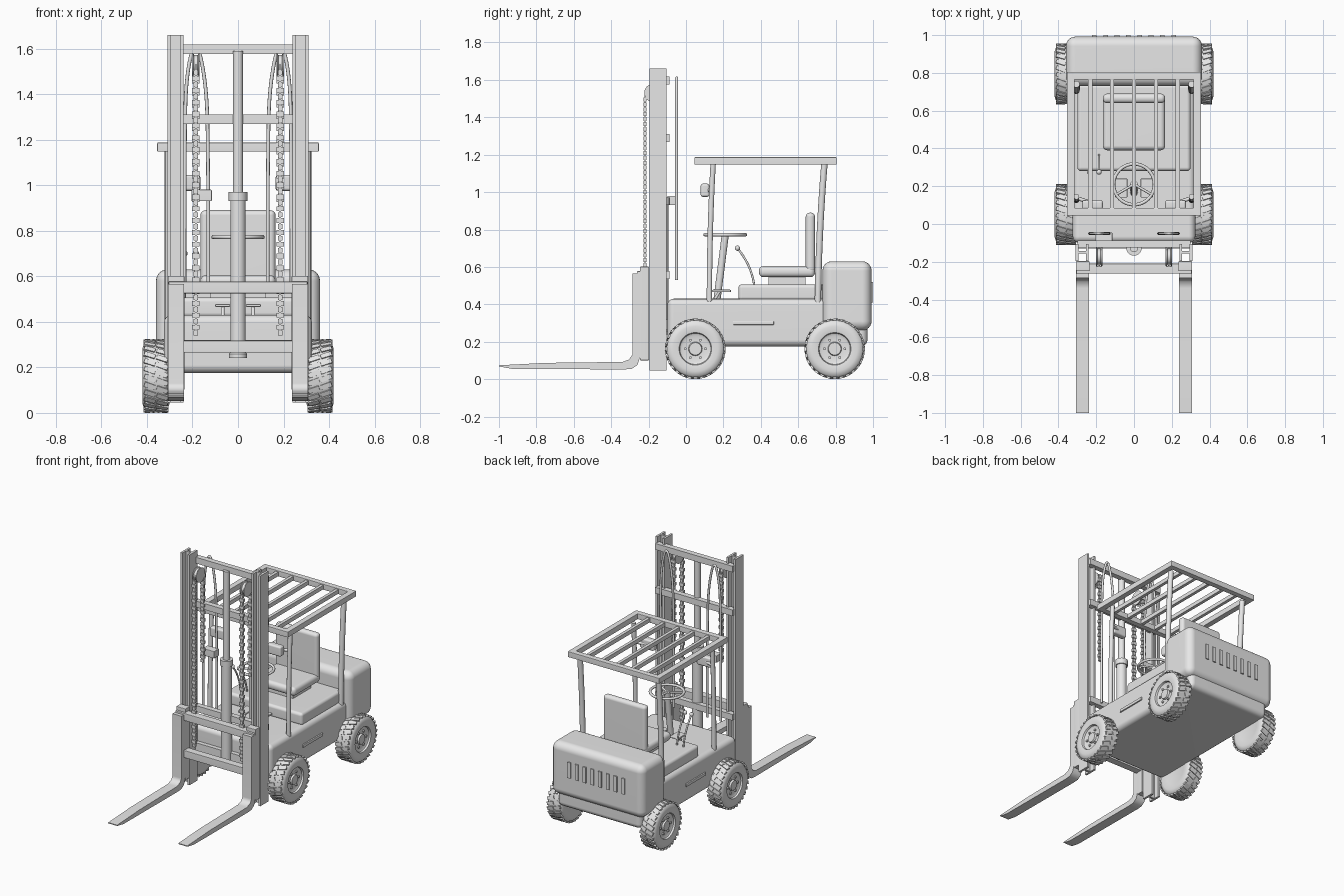
import bpy, bmesh
from math import radians, pi, sin, cos
from mathutils import Matrix, Vector

cube = bpy.data.objects.get("Cube")
if cube:
    bpy.data.objects.remove(cube)

grey = bpy.data.materials.new("light_grey")
grey.use_nodes = True
grey.diffuse_color = (0.8, 0.8, 0.8, 1)
grey.node_tree.nodes["Principled BSDF"].inputs["Base Color"].default_value = (0.8, 0.8, 0.8, 1)


def finish(name, me, mirror=False):
    """Link a world-space mesh, shade it and optionally mirror it across x."""
    ob = bpy.data.objects.new(name, me)
    bpy.context.collection.objects.link(ob)
    me.materials.clear()
    me.materials.append(grey)
    for p in me.polygons:
        p.use_smooth = True
    me.set_sharp_from_angle(angle=radians(40))
    if mirror:
        ob.modifiers.new("Mirror", 'MIRROR')
    wn = ob.modifiers.new("Weighted normals", 'WEIGHTED_NORMAL')
    wn.keep_sharp = True
    return ob


def from_bm(name, bm, mirror=False):
    bmesh.ops.recalc_face_normals(bm, faces=bm.faces[:])
    me = bpy.data.meshes.new(name)
    bm.to_mesh(me)
    bm.free()
    return finish(name, me, mirror)


def add_box(bm, x, y, z):
    c = Vector((sum(x) / 2, sum(y) / 2, sum(z) / 2))
    size = Vector((x[1] - x[0], y[1] - y[0], z[1] - z[0]))
    bmesh.ops.create_cube(bm, size=1, matrix=Matrix.Translation(c) @ Matrix.Diagonal(size).to_4x4())


def box(name, x, y, z, bevel=0.0, mirror=False, segments=4):
    bm = bmesh.new()
    add_box(bm, x, y, z)
    if bevel:
        bmesh.ops.bevel(bm, geom=bm.edges[:], offset=bevel, segments=segments,
                        profile=0.5, affect='EDGES')
    return from_bm(name, bm, mirror)


def prism(name, x, yz, mirror=False):
    """Extrude a side outline along x."""
    bm = bmesh.new()
    face = bm.faces.new([bm.verts.new((x[0], y, z)) for y, z in yz])
    out = bmesh.ops.extrude_face_region(bm, geom=[face])
    moved = [v for v in out["geom"] if isinstance(v, bmesh.types.BMVert)]
    bmesh.ops.translate(bm, verts=moved, vec=(x[1] - x[0], 0, 0))
    return from_bm(name, bm, mirror)


def lathe(name, profile, centre, axis='Z', mirror=False, steps=48):
    """Spin (along, radius) points around an axis through centre."""
    bm = bmesh.new()
    place = (lambda a, r: (a, 0, r)) if axis == 'X' else (lambda a, r: (r, 0, a))
    verts = [bm.verts.new(place(a, r)) for a, r in profile]
    edges = [bm.edges.new(pair) for pair in zip(verts, verts[1:])]
    direction = (1, 0, 0) if axis == 'X' else (0, 0, 1)
    bmesh.ops.spin(bm, geom=verts + edges, cent=(0, 0, 0), axis=direction, angle=2 * pi, steps=steps)
    bmesh.ops.remove_doubles(bm, verts=bm.verts[:], dist=0.0005)
    bmesh.ops.translate(bm, verts=bm.verts[:], vec=centre)
    return from_bm(name, bm, mirror)


def tube(name, points, radius, mirror=False, closed=False):
    """Round tube along a smooth path."""
    cu = bpy.data.curves.new(name, 'CURVE')
    cu.dimensions = '3D'
    cu.bevel_depth, cu.bevel_resolution, cu.use_fill_caps = radius, 3, True
    kind = 'NURBS' if len(points) > 2 and not closed else 'POLY'
    sp = cu.splines.new(kind)
    sp.points.add(len(points) - 1)
    for p, co in zip(sp.points, points):
        p.co = (*co, 1)
    sp.use_cyclic_u = closed
    if kind == 'NURBS':
        sp.order_u = 3
        sp.use_endpoint_u = True
    tmp = bpy.data.objects.new(name + "_path", cu)
    me = bpy.data.meshes.new_from_object(tmp)
    bpy.data.objects.remove(tmp)
    return finish(name, me, mirror)


# Chassis, counterweight and rear louvres
box("chassis", (-0.325, 0.325), (-0.1, 0.97), (0.175, 0.43), 0.035)
box("counterweight", (-0.36, 0.36), (0.73, 0.992), (0.26, 0.63), 0.05, segments=6)
bm = bmesh.new()
for i in range(8):
    x = -0.21 + i * 0.06
    add_box(bm, (x - 0.012, x + 0.012), (0.985, 1.0), (0.41, 0.52))
from_bm("rear_louvres", bm)
box("side_step", (0.32, 0.334), (0.25, 0.47), (0.29, 0.312), 0.005, True, 2)

# Wheels: tyre with rim, tread bars and bolts
TYRE = [(0.31, 0), (0.31, 0.085), (0.3, 0.12), (0.308, 0.145), (0.325, 0.156), (0.395, 0.156),
        (0.412, 0.145), (0.42, 0.12), (0.414, 0.087), (0.402, 0.083), (0.395, 0.07),
        (0.395, 0.037), (0.407, 0.033), (0.407, 0)]
for label, y in (("front", 0.05), ("rear", 0.795)):
    hub = Vector((0, y, 0.162))
    lathe(label + "_wheels", TYRE, hub, 'X', True)
    bm = bmesh.new()
    for i in range(28):
        for side in (-1, 1):
            m = (Matrix.Translation(hub) @ Matrix.Rotation((i + side * 0.25) * 2 * pi / 28, 4, 'X')
                 @ Matrix.Translation((0.36 + side * 0.027, 0, 0.156))
                 @ Matrix.Rotation(radians(20), 4, 'Z') @ Matrix.Diagonal((0.05, 0.022, 0.01, 1)))
            bmesh.ops.create_cube(bm, size=1, matrix=m)
    from_bm(label + "_tread", bm, True)
    bm = bmesh.new()
    for i in range(6):
        a = i * pi / 3
        m = (Matrix.Translation(hub + Vector((0.398, 0.054 * cos(a), 0.054 * sin(a))))
             @ Matrix.Rotation(pi / 2, 4, 'Y'))
        bmesh.ops.create_cone(bm, cap_ends=True, segments=6, radius1=0.008, radius2=0.008,
                              depth=0.012, matrix=m)
    from_bm(label + "_wheel_bolts", bm, True)

# Seat
box("seat_base", (-0.3, 0.3), (0.28, 0.74), (0.42, 0.507), 0.02)
box("seat_mount", (-0.12, 0.12), (0.44, 0.64), (0.5, 0.56))
box("seat_cushion", (-0.165, 0.165), (0.39, 0.69), (0.545, 0.605), 0.025)
box("seat_back", (-0.165, 0.165), (0.64, 0.69), (0.57, 0.89), 0.022)

# Overhead guard
box("guard_side_rail", (0.315, 0.355), (0.045, 0.805), (1.147, 1.187), 0.004, True, 2)
for label, y in (("front", 0.045), ("rear", 0.765)):
    box("guard_%s_rail" % label, (-0.33, 0.33), (y, y + 0.04), (1.147, 1.187), 0.004, segments=2)
bm = bmesh.new()
for i in range(-2, 3):
    add_box(bm, (i * 0.116 - 0.011, i * 0.116 + 0.011), (0.07, 0.79), (1.152, 1.18))
from_bm("guard_bars", bm)
tube("guard_front_post", [(0.305, 0.125, 0.41), (0.305, 0.125, 0.8), (0.305, 0.145, 1.15)], 0.015, True)
tube("guard_rear_post", [(0.305, 0.705, 0.41), (0.305, 0.71, 0.8), (0.305, 0.74, 1.15)], 0.018, True)
box("headlight", (0.165, 0.275), (0.078, 0.125), (0.975, 1.045), 0.012, True, 3)
tube("headlight_bracket", [(0.22, 0.11, 1.01), (0.305, 0.138, 1.01)], 0.01, True)

# Steering, pedals and levers
ring = [(0.108 * cos(a), 0.21 + 0.108 * sin(a), 0.772) for a in (i * pi / 20 for i in range(40))]
tube("steering_wheel", ring, 0.009, closed=True)
for i in range(3):
    a = pi / 2 + i * 2 * pi / 3
    tube("steering_spoke", [(0, 0.21, 0.768), (0.105 * cos(a), 0.21 + 0.105 * sin(a), 0.772)], 0.007)
tube("steering_column", [(0, 0.165, 0.42), (0, 0.21, 0.772)], 0.02)
box("pedal", (0.035, 0.1), (0.14, 0.24), (0.465, 0.478), 0.004, True, 2)
tube("pedal_arm", [(0.067, 0.15, 0.42), (0.067, 0.18, 0.47)], 0.008, True)
for x in (-0.185, -0.235):
    tube("control_lever", [(x, 0.365, 0.5), (x, 0.35, 0.61), (x, 0.275, 0.7)], 0.006)
    bm = bmesh.new()
    bmesh.ops.create_uvsphere(bm, u_segments=16, v_segments=10, radius=0.014,
                              matrix=Matrix.Translation((x, 0.275, 0.7)))
    from_bm("lever_knob", bm)

# Mast: channel uprights and cross beams
bm = bmesh.new()
for x in (0.24, 0.295):
    add_box(bm, (x, x + 0.015), (-0.195, -0.105), (0.045, 1.66))
add_box(bm, (0.254, 0.296), (-0.157, -0.143), (0.045, 1.66))
from_bm("mast_upright", bm, True)
for z in (0.535, 1.268, 1.575):
    box("mast_cross_beam", (-0.3, 0.3), (-0.125, -0.087), (z, z + 0.043))
box("mast_lower_beam", (-0.3, 0.3), (-0.13, -0.09), (0.265, 0.32))

# Lift cylinder
lathe("lift_cylinder", [(0.24, 0), (0.24, 0.04), (0.258, 0.04), (0.265, 0.034), (0.93, 0.034),
                        (0.93, 0.041), (0.97, 0.041), (0.97, 0.022), (1.59, 0.022), (1.59, 0)],
      (0, -0.127, 0), steps=32)

# Chains, pulleys, hoses and valve block
lathe("chain_pulley", [(0.168, 0), (0.168, 0.05), (0.174, 0.05), (0.177, 0.042), (0.193, 0.042),
                       (0.196, 0.05), (0.202, 0.05), (0.202, 0)], (0, -0.173, 1.53), 'X', True, 32)
bm = bmesh.new()
for y, bottom, top in ((-0.22, 0.34, 1.53), (-0.127, 0.9, 1.53)):
    add_box(bm, (0.181, 0.189), (y - 0.003, y + 0.003), (bottom, top))
    for i in range(int((top - bottom) / 0.026)):
        z = bottom + i * 0.026
        w = 0.016 if i % 2 else 0.01
        add_box(bm, (0.185 - w, 0.185 + w), (y - 0.008, y + 0.008), (z, z + 0.021))
from_bm("lift_chain", bm, True)
tube("hydraulic_hose", [(0.235, -0.05, 0.53), (0.235, -0.05, 1.25), (0.225, -0.05, 1.5),
                        (0.185, -0.05, 1.65), (0.145, -0.05, 1.48), (0.13, -0.05, 1.25),
                        (0.13, -0.05, 0.53)], 0.008, True)
box("valve_block", (-0.205, -0.115), (-0.1, -0.045), (0.93, 0.98), 0.004, segments=2)

# Carriage and forks
box("carriage_upright", (0.235, 0.308), (-0.247, -0.197), (0.1, 0.602), 0.005, True, 2)
for z in (0.265, 0.525):
    box("carriage_bar", (-0.305, 0.305), (-0.262, -0.21), (z, z + 0.052), 0.004, segments=2)
prism("fork", (0.237, 0.307),
      [(-1, 0.068), (-0.93, 0.055), (-0.33, 0.052), (-0.29, 0.055), (-0.26, 0.075), (-0.245, 0.12),
       (-0.245, 0.565), (-0.287, 0.565), (-0.287, 0.13), (-0.305, 0.105), (-0.34, 0.092),
       (-0.75, 0.087), (-1, 0.074)], True)
